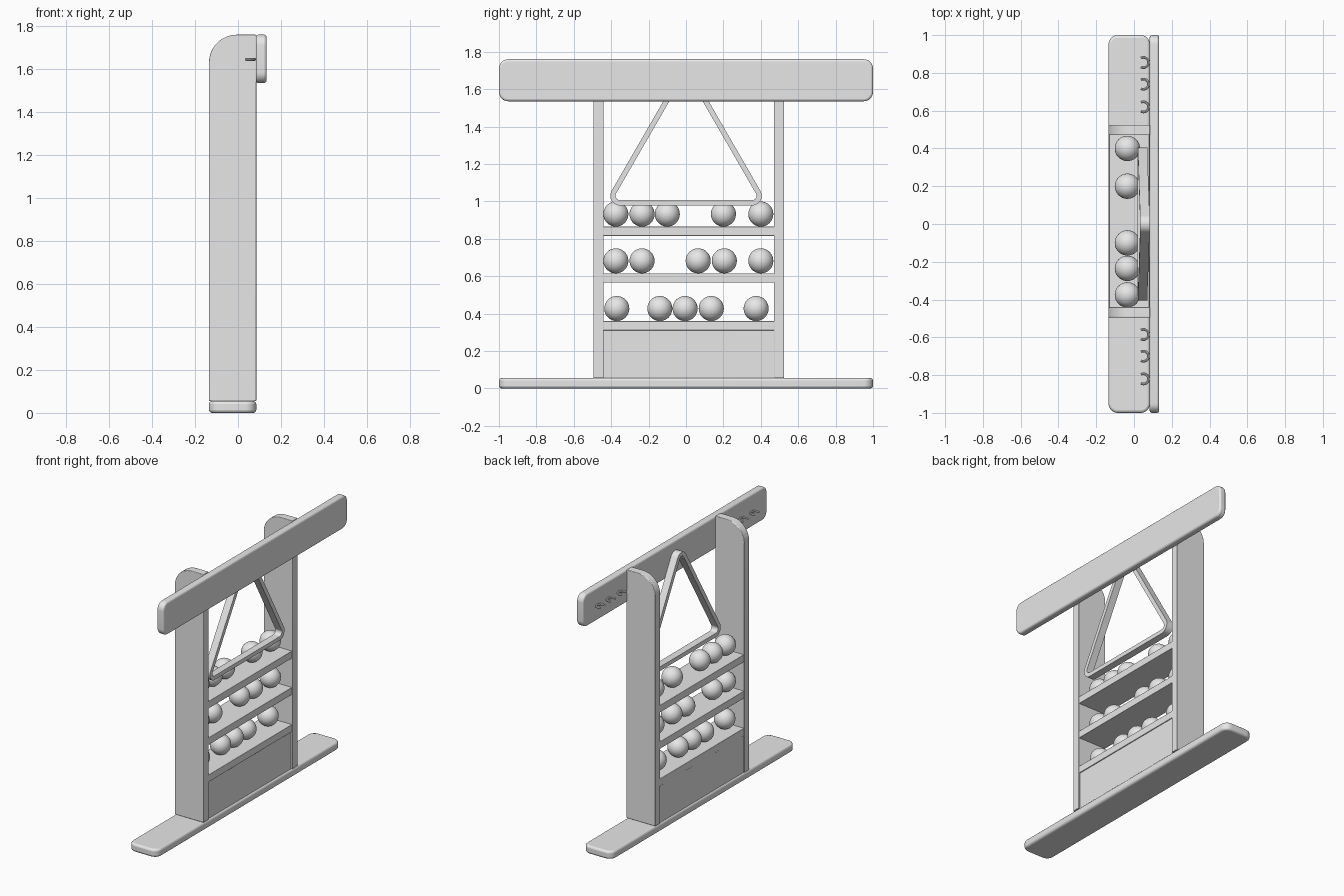
import bpy, bmesh, math
from mathutils import Matrix, Vector

cube = bpy.data.objects.get("Cube")
if cube:
    bpy.data.objects.remove(cube, do_unlink=True)

grey = bpy.data.materials.new("plain_grey")
grey.use_nodes = True
grey.diffuse_color = (0.8, 0.8, 0.8, 1)
grey.node_tree.nodes["Principled BSDF"].inputs["Base Color"].default_value = (0.8, 0.8, 0.8, 1)


def finish(name, bm, angle=35):
    mesh = bpy.data.meshes.new(name)
    bmesh.ops.recalc_face_normals(bm, faces=bm.faces)
    bm.to_mesh(mesh)
    bm.free()
    mesh.materials.append(grey)
    ob = bpy.data.objects.new(name, mesh)
    bpy.context.collection.objects.link(ob)
    bpy.ops.object.select_all(action='DESELECT')
    ob.select_set(True)
    bpy.context.view_layer.objects.active = ob
    bpy.ops.object.shade_smooth_by_angle(angle=math.radians(angle))
    return ob


def rounded(u0, u1, v0, v1, radii, steps=8):
    """Rectangle outline; radii run from low-low corner counter-clockwise."""
    pts = []
    corners = [(u0, v0, 1, 1), (u1, v0, -1, 1), (u1, v1, -1, -1), (u0, v1, 1, -1)]
    for i, ((u, v, su, sv), r) in enumerate(zip(corners, radii)):
        if r == 0:
            pts.append((u, v))
            continue
        for k in range(steps + 1):
            a = math.pi + (i + k / steps) * math.pi / 2
            pts.append((u + su * r + r * math.cos(a), v + sv * r + r * math.sin(a)))
    return pts


def prism(name, outline, axis, lo, hi, bevel):
    """Extrude an outline along an axis and soften its rim."""
    place = {'x': lambda u, v, w: (w, u, v),
             'y': lambda u, v, w: (u, w, v),
             'z': lambda u, v, w: (u, v, w)}[axis]
    bm = bmesh.new()
    base = bm.faces.new([bm.verts.new(place(u, v, lo)) for u, v in outline])
    ext = bmesh.ops.extrude_face_region(bm, geom=[base])
    top = [g for g in ext['geom'] if isinstance(g, bmesh.types.BMVert)]
    bmesh.ops.translate(bm, verts=top, vec=place(0, 0, hi - lo))
    ob = finish(name, bm)
    if bevel:
        mod = ob.modifiers.new("soft_edges", 'BEVEL')
        mod.width = bevel
        mod.segments = 3
        mod.limit_method = 'ANGLE'
        mod.angle_limit = math.radians(40)
    return ob


def ball(name, loc, r):
    bm = bmesh.new()
    bmesh.ops.create_uvsphere(bm, u_segments=32, v_segments=16, radius=r,
                              matrix=Matrix.Translation(loc))
    finish(name, bm, 60)


def hook(name, y):
    """Small open ring lying flat behind the top rail."""
    cx, z, r, t, n = 0.05, 1.645, 0.027, 0.007, 8
    bm = bmesh.new()
    rings = []
    for k in range(17):
        a = math.radians(-120 + 15 * k)
        out = Vector((math.cos(a), math.sin(a), 0))
        c = Vector((cx, y, z)) + out * r
        rings.append([bm.verts.new(c + out * t * math.cos(b) + Vector((0, 0, t * math.sin(b))))
                      for b in (2 * math.pi * j / n for j in range(n))])
    for p, q in zip(rings, rings[1:]):
        for j in range(n):
            bm.faces.new((p[j], p[(j + 1) % n], q[(j + 1) % n], q[j]))
    bm.faces.new(rings[0])
    bm.faces.new(rings[-1])
    finish(name, bm)


# Base foot and top rail
prism("base_foot", rounded(-0.135, 0.085, -1, 1, [0.05] * 4), 'z', 0, 0.055, 0.014)
prism("top_rail", rounded(-1, 1, 1.535, 1.76, [0.05] * 4), 'x', 0.083, 0.133, 0.012)

# Upright posts, rounded at the upper back corner
post = rounded(-0.135, 0.085, 0.055, 1.76, [0, 0, 0, 0.13], 12)
prism("right_post", post, 'y', -0.495, -0.44, 0.004)
prism("left_post", post, 'y', 0.47, 0.525, 0.004)

# Lower panel and shelves between the posts
prism("lower_panel", rounded(-0.44, 0.47, 0.055, 0.315, [0] * 4), 'x', -0.128, 0.075, 0)
R = 0.067
rows = {"lower": (0.36, (-0.37, -0.14, -0.005, 0.135, 0.375)),
        "middle": (0.615, (-0.375, -0.235, 0.065, 0.205, 0.4)),
        "upper": (0.865, (-0.375, -0.235, -0.1, 0.2, 0.4))}
for row, (top, places) in rows.items():
    prism(row + "_shelf", rounded(-0.445, 0.473, top - 0.05, top, [0] * 4), 'x', -0.132, 0.081, 0.003)
    for i, y in enumerate(places):
        ball(f"{row}_ball_{i + 1}", (-0.035, y, top + R), R)

# Triangular rack: a flat band with rounded corners, leaning on the rail
bm = bmesh.new()
half, low = 0.353, 1.03
high = low + half * math.sqrt(3)
sections = []
for (y, z), start in (((half, low), -90), ((0, high), 30), ((-half, low), 150)):
    for k in range(13):
        a = math.radians(start + 10 * k)
        sec = []
        for r, x in ((0.052, 0.02), (0.052, 0.07), (0.024, 0.07), (0.024, 0.02)):
            zz = z + r * math.sin(a)
            lean = 0.012 * (zz - low) / (high - low)
            sec.append(bm.verts.new((x + lean, y + r * math.cos(a), zz)))
        sections.append(sec)
for p, q in zip(sections, sections[1:] + sections[:1]):
    for j in range(4):
        bm.faces.new((p[j], p[(j + 1) % 4], q[(j + 1) % 4], q[j]))
finish("triangle_rack", bm)

# Hooks on the back of the rail, with one carrying the rack
for i, y in enumerate((-0.82, -0.7, -0.585, 0, 0.62, 0.74, 0.855)):
    hook(f"hook_{i + 1}", y)
